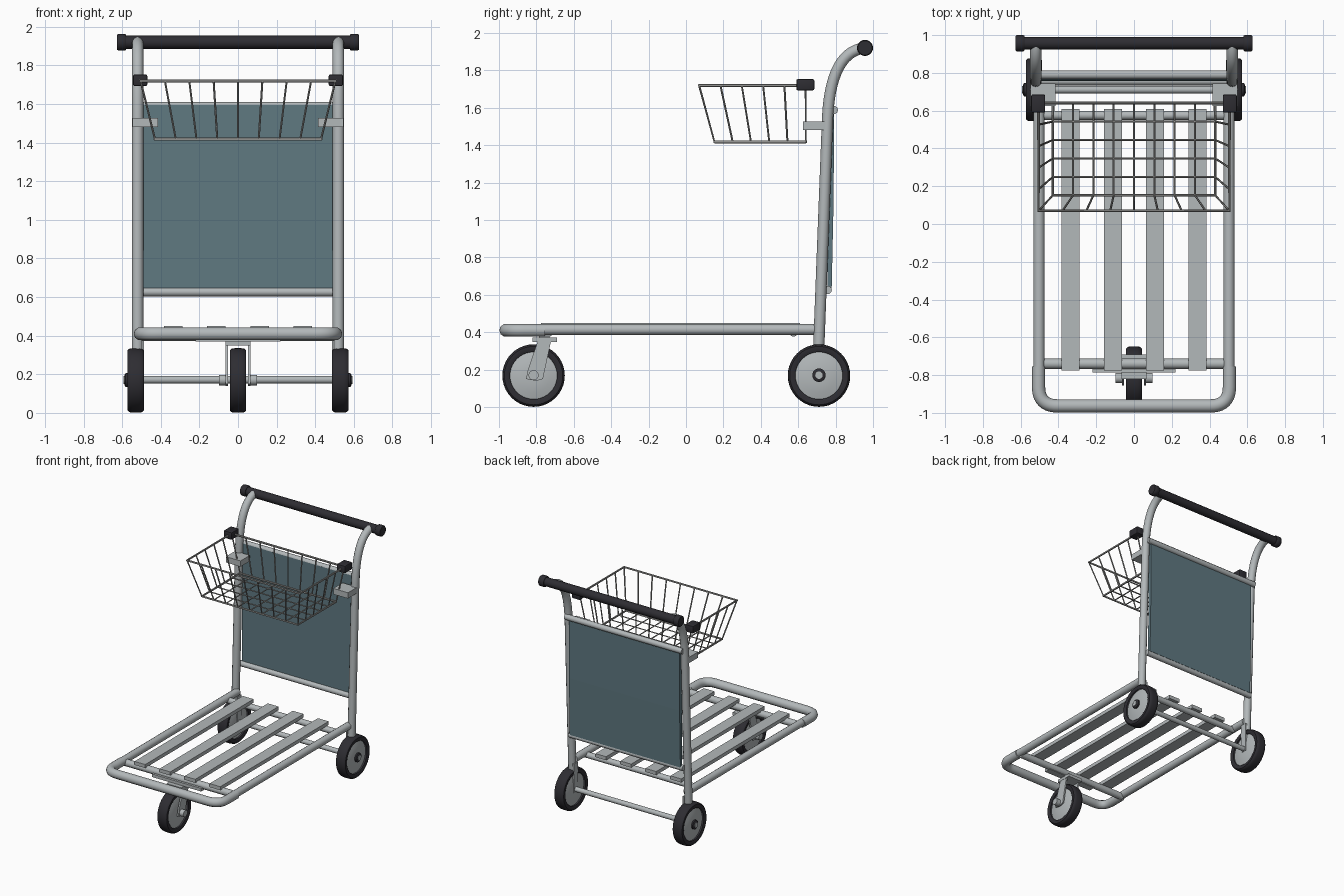
import bpy, bmesh, math
from mathutils import Vector

if "Cube" in bpy.data.objects:
    bpy.data.objects.remove(bpy.data.objects["Cube"])


def material(name, rgb):
    m = bpy.data.materials.new(name)
    m.diffuse_color = (*rgb, 1)
    m.use_nodes = True
    m.node_tree.nodes["Principled BSDF"].inputs["Base Color"].default_value = m.diffuse_color
    return m


METAL = material("grey metal", (0.45, 0.48, 0.49))
WIRE = material("wire grey", (0.31, 0.31, 0.30))
RUBBER = material("black rubber", (0.027, 0.026, 0.032))
TEAL = material("teal panel", (0.115, 0.19, 0.22))


def finish(ob, mat, smooth=True):
    ob.data.materials.clear()
    ob.data.materials.append(mat)
    bpy.ops.object.select_all(action='DESELECT')
    ob.select_set(True)
    bpy.context.view_layer.objects.active = ob
    if smooth:
        bpy.ops.object.shade_smooth_by_angle(angle=math.radians(40))
    return ob


def tubes(name, paths, r, mat, res=3):
    """Round tubes along one or more point paths, as one mesh."""
    cu = bpy.data.curves.new(name, 'CURVE')
    cu.dimensions = '3D'
    cu.bevel_depth = r
    cu.bevel_resolution = res
    cu.use_fill_caps = True
    for path in paths:
        sp = cu.splines.new('POLY')
        sp.points.add(len(path) - 1)
        for p, co in zip(sp.points, path):
            p.co = (*co, 1)
    ob = bpy.data.objects.new(name, cu)
    bpy.context.collection.objects.link(ob)
    bpy.ops.object.select_all(action='DESELECT')
    ob.select_set(True)
    bpy.context.view_layer.objects.active = ob
    bpy.ops.object.convert(target='MESH')
    return finish(bpy.context.object, mat)


def from_bmesh(name, bm, mat, smooth=True):
    bmesh.ops.recalc_face_normals(bm, faces=bm.faces)
    me = bpy.data.meshes.new(name)
    bm.to_mesh(me)
    bm.free()
    ob = bpy.data.objects.new(name, me)
    bpy.context.collection.objects.link(ob)
    return finish(ob, mat, smooth)


def box(name, lo, hi, mat, bevel=0.0):
    bm = bmesh.new()
    bmesh.ops.create_cube(bm, size=1)
    for v in bm.verts:
        v.co = [(a + b) / 2 + c * (b - a) for a, b, c in zip(lo, hi, v.co)]
    if bevel:
        bmesh.ops.bevel(bm, geom=bm.edges[:], offset=bevel, segments=2,
                        profile=0.5, affect='EDGES')
    return from_bmesh(name, bm, mat, bevel > 0)


def side_plate(name, outline, x0, x1, mat):
    """Extrude a (y, z) outline from x0 to x1."""
    bm = bmesh.new()
    f = bm.faces.new([bm.verts.new((x0, y, z)) for y, z in outline])
    ext = bmesh.ops.extrude_face_region(bm, geom=[f])['geom']
    for v in ext:
        if isinstance(v, bmesh.types.BMVert):
            v.co.x = x1
    return from_bmesh(name, bm, mat, False)


def lathe(name, profile, centre, mat, steps=40):
    """Spin a (radius, x) profile about the x axis."""
    bm = bmesh.new()
    vs = [bm.verts.new((x, 0, r)) for r, x in profile]
    es = [bm.edges.new(p) for p in zip(vs, vs[1:])]
    bmesh.ops.spin(bm, geom=vs + es, cent=(0, 0, 0), axis=(1, 0, 0),
                   angle=math.tau, steps=steps)
    bmesh.ops.remove_doubles(bm, verts=bm.verts, dist=1e-5)
    bmesh.ops.translate(bm, verts=bm.verts, vec=centre)
    return from_bmesh(name, bm, mat)


def arc(p0, p1, p2, n=10):
    a, b, c = Vector(p0), Vector(p1), Vector(p2)
    return [a * (1 - t) ** 2 + b * 2 * t * (1 - t) + c * t * t
            for t in (i / n for i in range(n + 1))]


def lerp(a, b, t):
    return a + (b - a) * t


SIDES = ((-1, "left"), (1, "right"))

# Platform frame: front loop, side rails, cross bars and slats
X, Y, Z, C = 0.505, -0.963, 0.41, 0.10
loop = ([(-X, -0.755, Z)] + arc((-X, Y + C, Z), (-X, Y, Z), (-X + C, Y, Z))
        + arc((X - C, Y, Z), (X, Y, Z), (X, Y + C, Z)) + [(X, -0.755, Z)])
tubes("front_loop", [loop], 0.035, METAL)
tubes("side_rails", [[(s * 0.503, -0.78, 0.414), (s * 0.503, 0.71, 0.414)]
                     for s, _ in SIDES], 0.03, METAL)
tubes("front_cross_bar", [[(-0.5, -0.74, 0.4), (0.5, -0.74, 0.4)]], 0.028, METAL)
tubes("rear_cross_bar", [[(-0.5, 0.575, 0.4), (0.5, 0.575, 0.4)]], 0.024, METAL)
for i in range(4):
    x = (i - 1.5) * 0.224
    box(f"slat_{i + 1}", (x - 0.048, -0.775, 0.42), (x + 0.048, 0.61, 0.449), METAL)

# Uprights with curved tops, handle and end caps
for s, side in SIDES:
    x = s * 0.52
    tubes(f"{side}_upright", [[(x, 0.71, 0.325)] + arc(
        (x, 0.757, 1.55), (x, 0.775, 1.9), (x, 0.957, 1.92), 14)], 0.03, METAL, 4)
    lathe(f"{side}_handle_cap", [(0, -0.024), (0.038, -0.024), (0.043, -0.018),
          (0.043, 0.018), (0.038, 0.024), (0, 0.024)], (s * 0.603, 0.957, 1.92), RUBBER, 24)
tubes("handle_grip", [[(-0.59, 0.957, 1.92), (0.59, 0.957, 1.92)]], 0.034, RUBBER, 4)

# Back panel and its tubes
tubes("panel_bottom_tube", [[(-0.51, 0.757, 0.626), (0.51, 0.757, 0.626)]], 0.023, METAL)
tubes("panel_top_tube", [[(-0.525, 0.79, 1.588), (0.525, 0.79, 1.588)]], 0.023, METAL)
side_plate("back_panel", [(0.756, 0.635), (0.779, 0.635), (0.789, 1.1),
                          (0.792, 1.58), (0.765, 1.595), (0.760, 1.1)],
           -0.495, 0.495, TEAL)

# Wheels
TYRE = [(0.126, -0.036), (0.140, -0.042), (0.156, -0.042), (0.164, -0.034),
        (0.167, -0.018), (0.167, 0.018), (0.164, 0.034), (0.156, 0.042),
        (0.140, 0.042), (0.126, 0.036)]
HUB = [(0, -0.04), (0.045, -0.04), (0.09, -0.034), (0.129, -0.024),
       (0.129, 0.024), (0.09, 0.034), (0.045, 0.04), (0, 0.04)]


def wheel(name, x, y):
    lathe(name + "_tyre", TYRE, (x, y, 0.168), RUBBER)
    lathe(name + "_hub", HUB, (x, y, 0.168), METAL)


for s, side in SIDES:
    wheel(f"{side}_rear_wheel", s * 0.53, 0.711)
    lathe(f"{side}_axle_nut", [(0, -0.01), (0.036, -0.01), (0.036, 0.008),
          (0.026, 0.014), (0, 0.014)] if s > 0 else
          [(0, 0.01), (0.036, 0.01), (0.036, -0.008), (0.026, -0.014), (0, -0.014)],
          (s * 0.574, 0.711, 0.17), RUBBER, 24)
    lathe(f"{side}_axle_tip", [(0, -0.01), (0.02, -0.01), (0.02, 0.01), (0, 0.01)],
          (s * 0.582, 0.711, 0.17), METAL, 20)
    # Plate from upright down to the axle
    box(f"{side}_axle_bracket", (s * 0.492 - 0.006, 0.685, 0.15),
        (s * 0.492 + 0.006, 0.737, 0.385), METAL)
tubes("rear_axle", [[(-0.53, 0.711, 0.172), (0.53, 0.711, 0.172)]], 0.02, METAL)

# Front caster
wheel("caster_wheel", 0, -0.815)
box("caster_mount", (-0.22, -0.785, 0.37), (0.22, -0.73, 0.395), METAL)
box("caster_top_plate", (-0.066, -0.82, 0.348), (0.066, -0.69, 0.372), METAL)
for s, side in SIDES:
    side_plate(f"{side}_caster_fork", [(-0.79, 0.36), (-0.72, 0.36), (-0.765, 0.15),
               (-0.80, 0.14), (-0.855, 0.15), (-0.845, 0.20)],
               s * 0.052, s * 0.064, METAL)
    lathe(f"{side}_caster_bolt", [(0, -0.018), (0.027, -0.018), (0.027, 0.018), (0, 0.018)],
          (s * 0.081, -0.815, 0.17), METAL, 16)

# Wire basket: sloped front and sides, upright back
TX, BX, TY, BY, RY, TZ, BZ = 0.505, 0.43, 0.07, 0.152, 0.64, 1.72, 1.418
for name, x, y, z in (("rim", TX, TY, TZ), ("base", BX, BY, BZ)):
    tubes(f"basket_{name}", [[(-x, RY, z), (-x, y, z), (x, y, z), (x, RY, z)],
                             [(-x, RY, z), (x, RY, z)]], 0.008, WIRE, 2)
wires = []
for i in range(9):
    t = i / 4 - 1
    wires.append([(TX * t, TY, TZ), (BX * t, BY, BZ), (BX * t, RY, BZ), (TX * t, RY, TZ)])
for i in range(1, 5):
    t = i / 5
    yt, yb = lerp(TY, RY, t), lerp(BY, RY, t)
    wires.append([(-TX, yt, TZ), (-BX, yb, BZ), (BX, yb, BZ), (TX, yt, TZ)])
tubes("basket_wires", wires, 0.0055, WIRE, 1)

# Basket clamps and brackets
for s, side in SIDES:
    box(f"{side}_basket_clamp", (s * 0.507 - 0.037, 0.59, 1.693),
        (s * 0.507 + 0.037, 0.686, 1.753), RUBBER, 0.008)
    box(f"{side}_basket_bracket", (s * 0.481 - 0.066, 0.625, 1.48),
        (s * 0.481 + 0.066, 0.745, 1.527), METAL)
